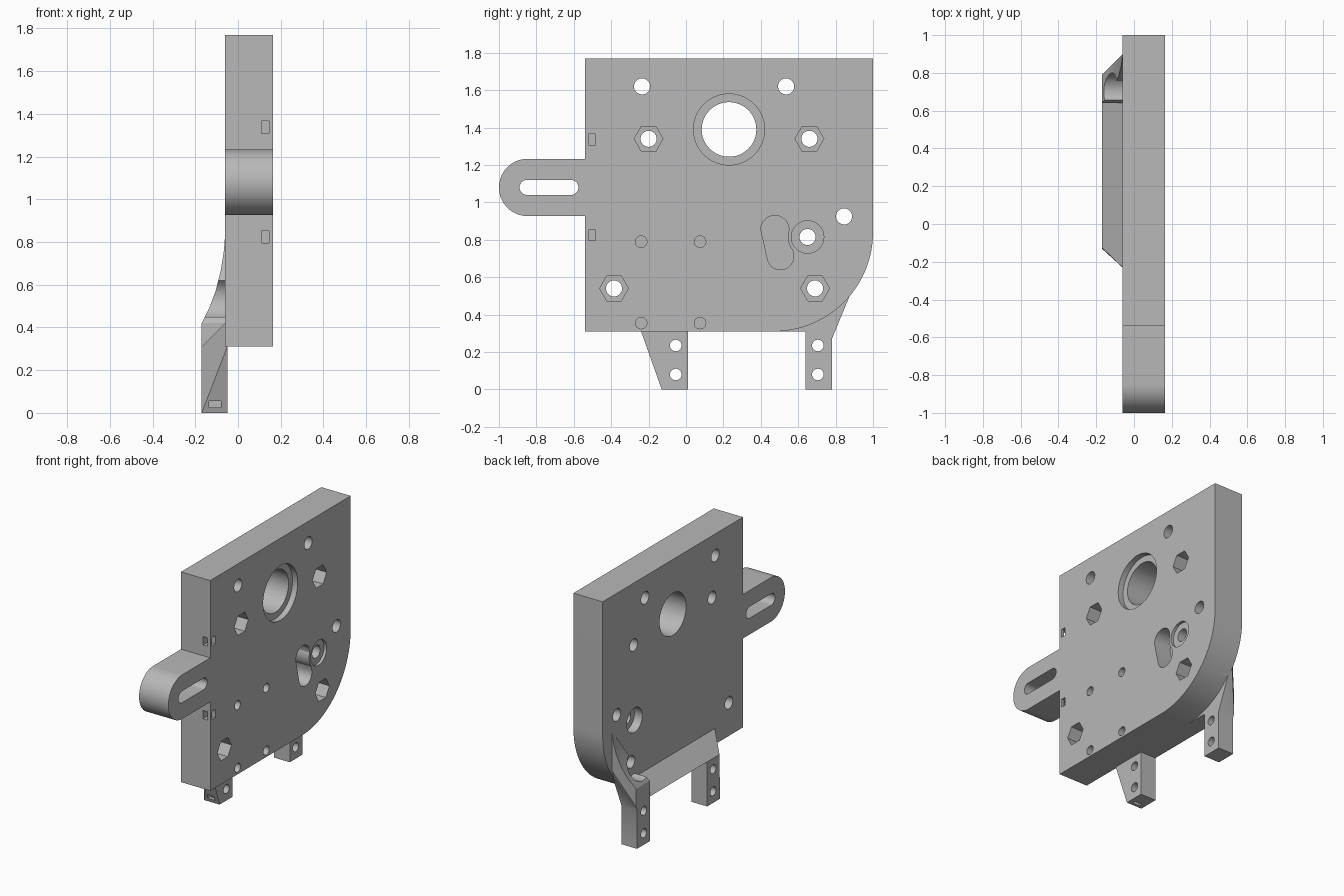
import bpy, bmesh
from math import cos, sin, pi, radians
from mathutils import Vector

if "Cube" in bpy.data.objects:
    bpy.data.objects.remove(bpy.data.objects["Cube"])

gray = bpy.data.materials.new("plain_gray")
gray.use_nodes = True
gray.diffuse_color = (0.48, 0.48, 0.48, 1)
gray.node_tree.nodes["Principled BSDF"].inputs["Base Color"].default_value = gray.diffuse_color


def finish(name, bm):
    bmesh.ops.recalc_face_normals(bm, faces=bm.faces)
    mesh = bpy.data.meshes.new(name)
    bm.to_mesh(mesh)
    bm.free()
    mesh.materials.append(gray)
    obj = bpy.data.objects.new(name, mesh)
    bpy.context.collection.objects.link(obj)
    return obj


def prism(name, pts, lo, hi, axis="x"):
    """Extrude a 2D outline along one axis from lo to hi."""
    def place(u, v, w):
        return {"x": (w, u, v), "y": (u, w, v), "z": (u, v, w)}[axis]
    bm = bmesh.new()
    face = bm.faces.new([bm.verts.new(place(u, v, lo)) for u, v in pts])
    ext = bmesh.ops.extrude_face_region(bm, geom=[face])
    moved = [g for g in ext["geom"] if isinstance(g, bmesh.types.BMVert)]
    bmesh.ops.translate(bm, verts=moved, vec=Vector(place(0, 0, hi - lo)))
    return finish(name, bm)


def hull(name, pts):
    bm = bmesh.new()
    for p in pts:
        bm.verts.new(p)
    bmesh.ops.convex_hull(bm, input=bm.verts)
    return finish(name, bm)


def arc(cy, cz, r, a0, a1, n):
    return [(cy + r * cos(radians(a0 + (a1 - a0) * i / n)),
             cz + r * sin(radians(a0 + (a1 - a0) * i / n))) for i in range(n + 1)]


def circle(cy, cz, r, n=40):
    return arc(cy, cz, r, 0, 360, n)[:-1]


def box(x0, x1, y0, y1, z0, z1):
    return prism("cutter", [(y0, z0), (y1, z0), (y1, z1), (y0, z1)], x0, x1)


def combine(target, other, op):
    mod = target.modifiers.new(op, "BOOLEAN")
    mod.operation, mod.solver, mod.object = op, "EXACT", other
    bpy.context.view_layer.objects.active = target
    bpy.ops.object.modifier_apply(modifier=mod.name)
    bpy.data.objects.remove(other)


BACK, FRONT = -0.06, 0.165   # plate faces along x
LEG, INNER = -0.17, -0.05    # leg faces along x

# Plate with rounded lower corner and side tab
outline = [(-0.54, 0.31)] + arc(0.47, 0.84, 0.53, -90, 0, 32) + [(1, 1.77), (-0.54, 1.77), (-0.54, 1.233)]
outline += arc(-0.847, 1.08, 0.153, 90, 270, 32) + [(-0.54, 0.927)]
plate = prism("mounting_plate", outline, BACK, FRONT)

# Front leg with a slanted gusset
front_leg = hull("front_leg", [
    (LEG, -0.13, 0), (INNER, -0.13, 0), (LEG, 0.01, 0), (INNER, 0.01, 0),
    (LEG, -0.125, 0.31), (INNER, -0.24, 0.31), (INNER, -0.24, 0.43),
    (LEG, 0.01, 0.31), (INNER, 0.01, 0.43)])

# Sloped rib joining the legs
rib = prism("rib", [(LEG, 0.31), (INNER, 0.31), (INNER, 0.43)], 0, 0.66, "y")

# Rear leg with a curved gusset, trimmed at a slant
rear_leg = prism("rear_leg", [
    (LEG, 0), (INNER, 0), (INNER, 0.84), (-0.06, 0.84), (-0.066, 0.76), (-0.08, 0.67),
    (-0.105, 0.57), (-0.135, 0.49), (LEG, 0.42)], 0.5, 1, "y")
side = prism("rear_leg_side", [(0.64, 0), (0.78, 0), (0.78, 0.27), (0.9, 0.56), (0.9, 0.84),
                               (0.8, 0.69), (0.64, 0.42)], -0.3, 0.1)
combine(rear_leg, side, "INTERSECT")
slant = prism("slant", [(-0.2, 0.76), (-0.03, 0.93), (-0.2, 0.93)], -0.1, 1, "z")
combine(rear_leg, slant, "DIFFERENCE")

for part in (front_leg, rib, rear_leg):
    combine(plate, part, "UNION")


def cut(pts, lo=-0.4, hi=0.4):
    combine(plate, prism("cutter", pts, lo, hi), "DIFFERENCE")


# Clearance around the screw behind the rear leg
cut(circle(0.7, 0.54, 0.1), -0.4, BACK)

# Large bore with its shallow shoulder
cut(circle(0.23, 1.39, 0.146, 64))
cut(circle(0.23, 1.39, 0.19, 64), FRONT - 0.04)

# Plain through holes
for y, z in ((-0.235, 1.62), (0.535, 1.62), (0.845, 0.925), (0.65, 0.815)):
    cut(circle(y, z, 0.043))
cut(circle(0.65, 0.815, 0.087), FRONT - 0.02)
cut(circle(0.65, 0.815, 0.085), -0.4, BACK + 0.06)

# Bolt holes with hexagonal nut pockets
for y, z in ((-0.2, 1.34), (0.66, 1.34), (-0.385, 0.54), (0.69, 0.54)):
    cut(circle(y, z, 0.043))
    cut(circle(y, z, 0.077, 6), FRONT - 0.09)

# Blind pin holes
for y in (-0.24, 0.075):
    for z in (0.355, 0.79):
        cut(circle(y, z, 0.031, 24), FRONT - 0.12)

# Leg holes
for y in (-0.055, 0.705):
    for z in (0.08, 0.235):
        cut(circle(y, z, 0.031, 24), -0.4, 0)

# Tab slot
cut(arc(-0.85, 1.08, 0.04, 90, 270, 16) + arc(-0.615, 1.08, 0.04, -90, 90, 16))

# Kidney shaped pocket
kidney = prism("kidney", arc(0.475, 0.855, 0.075, 12, 180, 20) + arc(0.505, 0.71, 0.07, 192, 372, 20),
               FRONT - 0.13, 0.4)
combine(kidney, prism("bite", circle(0.65, 0.815, 0.106, 48), -0.1, 0.5), "DIFFERENCE")
combine(plate, kidney, "DIFFERENCE")

# Cable tie channels turning round the front corner
for z in (0.795, 1.308):
    combine(plate, box(0.11, 0.145, -0.7, -0.485, z, z + 0.058), "DIFFERENCE")
    combine(plate, box(0.12, 0.3, -0.52, -0.485, z, z + 0.058), "DIFFERENCE")

# Channel turning under the front leg
combine(plate, box(-0.135, -0.08, -0.3, -0.085, 0.025, 0.055), "DIFFERENCE")
combine(plate, box(-0.135, -0.08, -0.11, -0.085, -0.1, 0.04), "DIFFERENCE")

bpy.ops.object.select_all(action="DESELECT")
plate.select_set(True)
bpy.context.view_layer.objects.active = plate
bpy.ops.object.shade_smooth_by_angle(angle=radians(25))
